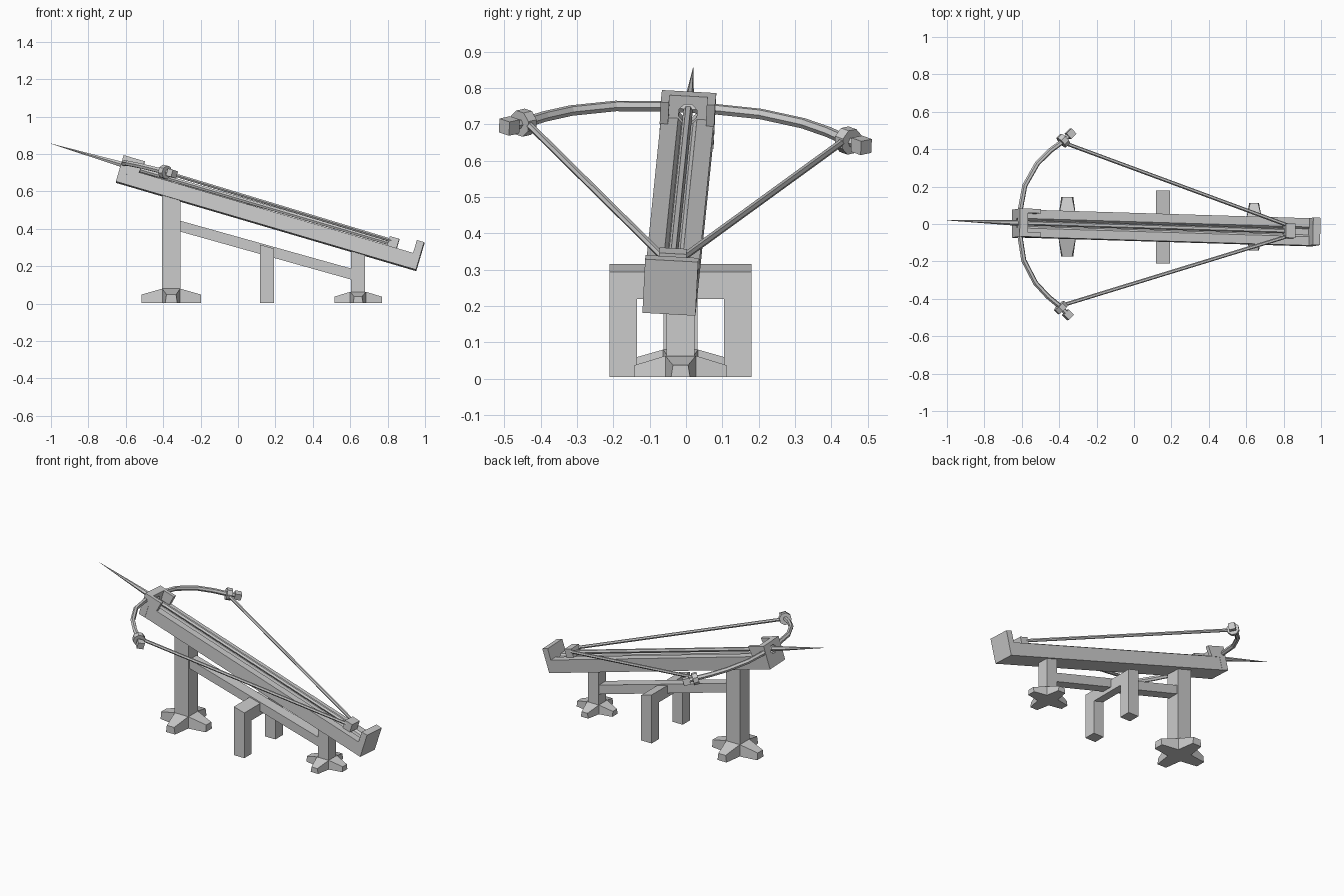
import bpy, bmesh, math
from mathutils import Vector, Matrix

if "Cube" in bpy.data.objects:
    bpy.data.objects.remove(bpy.data.objects["Cube"])

# Tilted frame of the firing deck: u down the slope, v across, w up
U = Vector((0.959, -0.029, -0.282)).normalized()
V = Vector((0.014, 1, -0.055))
V = (V - U * V.dot(U)).normalized()
W = U.cross(V)
DECK = Matrix.Translation((-0.652, 0.0015, 0.649)) @ Matrix((U, V, W)).transposed().to_4x4()
STAND = Matrix.Translation((0, -0.015, 0))


def finish(name, bm, mat):
    bmesh.ops.recalc_face_normals(bm, faces=bm.faces)
    me = bpy.data.meshes.new(name)
    bm.to_mesh(me)
    bm.free()
    me.transform(mat)
    ob = bpy.data.objects.new(name, me)
    bpy.context.collection.objects.link(ob)
    return ob


def prism(name, profile, depth, mat):
    """Extrude a closed 3D profile along a vector."""
    bm = bmesh.new()
    face = bm.faces.new([bm.verts.new(p) for p in profile])
    ext = bmesh.ops.extrude_face_region(bm, geom=[face])
    bmesh.ops.translate(bm, vec=depth, verts=[g for g in ext["geom"] if isinstance(g, bmesh.types.BMVert)])
    return finish(name, bm, mat)


def box(name, lo, hi, mat):
    (x0, y0, z0), (x1, y1, z1) = lo, hi
    return prism(name, [(x0, y0, z0), (x1, y0, z0), (x1, y1, z0), (x0, y1, z0)], (0, 0, z1 - z0), mat)


def rod(name, a, b, r1, r2, sides, mat):
    a, b = Vector(a), Vector(b)
    bm = bmesh.new()
    rot = (b - a).to_track_quat('Z', 'Y').to_matrix().to_4x4()
    turn = Matrix.Rotation(math.pi / sides, 4, 'Z')
    bmesh.ops.create_cone(bm, cap_ends=True, segments=sides, radius1=r1, radius2=r2,
                          depth=(b - a).length, matrix=Matrix.Translation((a + b) / 2) @ rot @ turn)
    return finish(name, bm, mat)


def foot(name, x, reach, root, end, h_root, h_end):
    """Four tapering prongs around a post."""
    bm = bmesh.new()
    for i in range(4):
        rot = Matrix.Rotation(i * math.pi / 2, 3, 'Z')
        loops = []
        for d, w, h in ((root, root, h_root), (reach, end, h_end)):
            top = w if d == root else w * 0.8
            loops.append([bm.verts.new(rot @ Vector(p)) for p in
                          ((d, -w, 0.004), (d, w, 0.004), (d, top, h), (d, -top, h))])
        for k in range(4):
            bm.faces.new((loops[0][k], loops[0][(k + 1) % 4], loops[1][(k + 1) % 4], loops[1][k]))
        bm.faces.new(loops[1])
    # Underside between the prongs
    bmesh.ops.remove_doubles(bm, verts=bm.verts, dist=0.0005)
    inner = [v for v in bm.verts if abs(v.co.x) < root + 0.001 and abs(v.co.y) < root + 0.001 and v.co.z < 0.01]
    inner.sort(key=lambda v: math.atan2(v.co.y, v.co.x))
    bm.faces.new(inner)
    return finish(name, bm, STAND @ Matrix.Translation((x, 0, 0)))


# Grooved deck beam
section = [(-0.073, 0), (0.073, 0), (0.073, 0.082), (0.026, 0.082),
           (0.016, 0.07), (-0.016, 0.07), (-0.026, 0.082), (-0.073, 0.082)]
prism("deck_beam", [(0.02, v, w) for v, w in section], (1.63, 0, 0), DECK)
box("rear_plate", (1.633, -0.073, 0), (1.673, 0.073, 0.154), DECK)

# Front plate with a bolt hole, and its side wings
plate = box("front_plate", (0, -0.075, 0), (0.045, 0.075, 0.147), DECK)
cutter = rod("hole_cutter", (-0.05, 0, 0.098), (0.1, 0, 0.098), 0.027, 0.027, 8, DECK)
mod = plate.modifiers.new("hole", 'BOOLEAN')
mod.object, mod.operation, mod.solver = cutter, 'DIFFERENCE', 'EXACT'
cutter.hide_render = True
cutter.hide_viewport = True
for s, side in ((1, "left"), (-1, "right")):
    prism(f"wing_{side}", [(0.045, s * 0.052, 0.08), (0.105, s * 0.052, 0.08),
                           (0.118, s * 0.052, 0.147), (0.045, s * 0.052, 0.147)], (0, s * 0.023, 0), DECK)

# Bolt, its long point, and the block that holds it
rod("bolt_shaft", (0.0, 0, 0.1), (1.5, 0, 0.1), 0.013, 0.013, 6, DECK)
rod("bolt_point", (0.0, 0, 0.1), (-0.392, 0.002, 0.1), 0.016, 0.0005, 6, DECK)
box("string_block", (1.487, -0.038, 0.08), (1.54, 0.038, 0.135), DECK)

# Bow limb swept along an arc
half = [(0.07, 0.014), (0.2, 0.037), (0.32, 0.105), (0.39, 0.175), (0.445, 0.248)]
path = [(-v, u) for v, u in reversed(half)] + half
bm = bmesh.new()
prev = None
for i, (v, u) in enumerate(path):
    a, b = path[max(i - 1, 0)], path[min(i + 1, len(path) - 1)]
    t = Vector((b[0] - a[0], b[1] - a[1])).normalized()
    ring = [bm.verts.new((u + t.x * o, v - t.y * o, 0.105 + h)) for o, h in
            ((-0.014, 0), (-0.007, 0.013), (0.007, 0.013), (0.014, 0), (0.007, -0.013), (-0.007, -0.013))]
    if prev:
        for k in range(6):
            bm.faces.new((prev[k], prev[(k + 1) % 6], ring[(k + 1) % 6], ring[k]))
    else:
        bm.faces.new(ring)
    prev = ring
bm.faces.new(prev)
finish("bow_limb", bm, DECK)

# Collars, end knobs and strings on both tips
for s, side in ((1, "left"), (-1, "right")):
    def along(d):
        return (0.248 + d * 0.72, s * (0.447 + d * 0.69), 0.105)
    rod(f"tip_collar_{side}", along(-0.016), along(0.016), 0.037, 0.037, 8, DECK)
    rod(f"tip_neck_{side}", along(0.01), along(0.045), 0.014, 0.014, 6, DECK)
    rod(f"tip_knob_{side}", along(0.035), along(0.075), 0.028, 0.028, 4, DECK)
    rod(f"bow_string_{side}", (0.248, s * 0.437, 0.105), (1.5, s * 0.03, 0.115), 0.01, 0.01, 6, DECK)

# Posts, feet and the sloping rail between them
box("front_post", (-0.406, -0.047, 0.004), (-0.308, 0.047, 0.59), STAND)
box("rear_post", (0.604, -0.038, 0.004), (0.679, 0.038, 0.295), STAND)
foot("front_foot", -0.357, 0.16, 0.048, 0.032, 0.08, 0.048)
foot("rear_foot", 0.642, 0.127, 0.042, 0.026, 0.063, 0.037)
prism("sloping_rail", [(-0.32, -0.035, 0.388), (0.61, -0.035, 0.127),
                       (0.61, -0.035, 0.186), (-0.32, -0.035, 0.446)], (0, 0.07, 0), STAND)

# Middle trestle: arch-shaped profile with its top following the rail slope
arch = [(-0.195, 0.004), (-0.12, 0.004), (-0.12, 0.24), (0.12, 0.24),
        (0.12, 0.004), (0.195, 0.004), (0.195, 0.315), (-0.195, 0.315)]
trestle = prism("middle_trestle", [(0.118, y, z) for y, z in arch], (0.074, 0, 0), STAND)
for v in trestle.data.vertices:
    if v.co.z > 0.1 and v.co.x > 0.15:
        v.co.z -= 0.021
